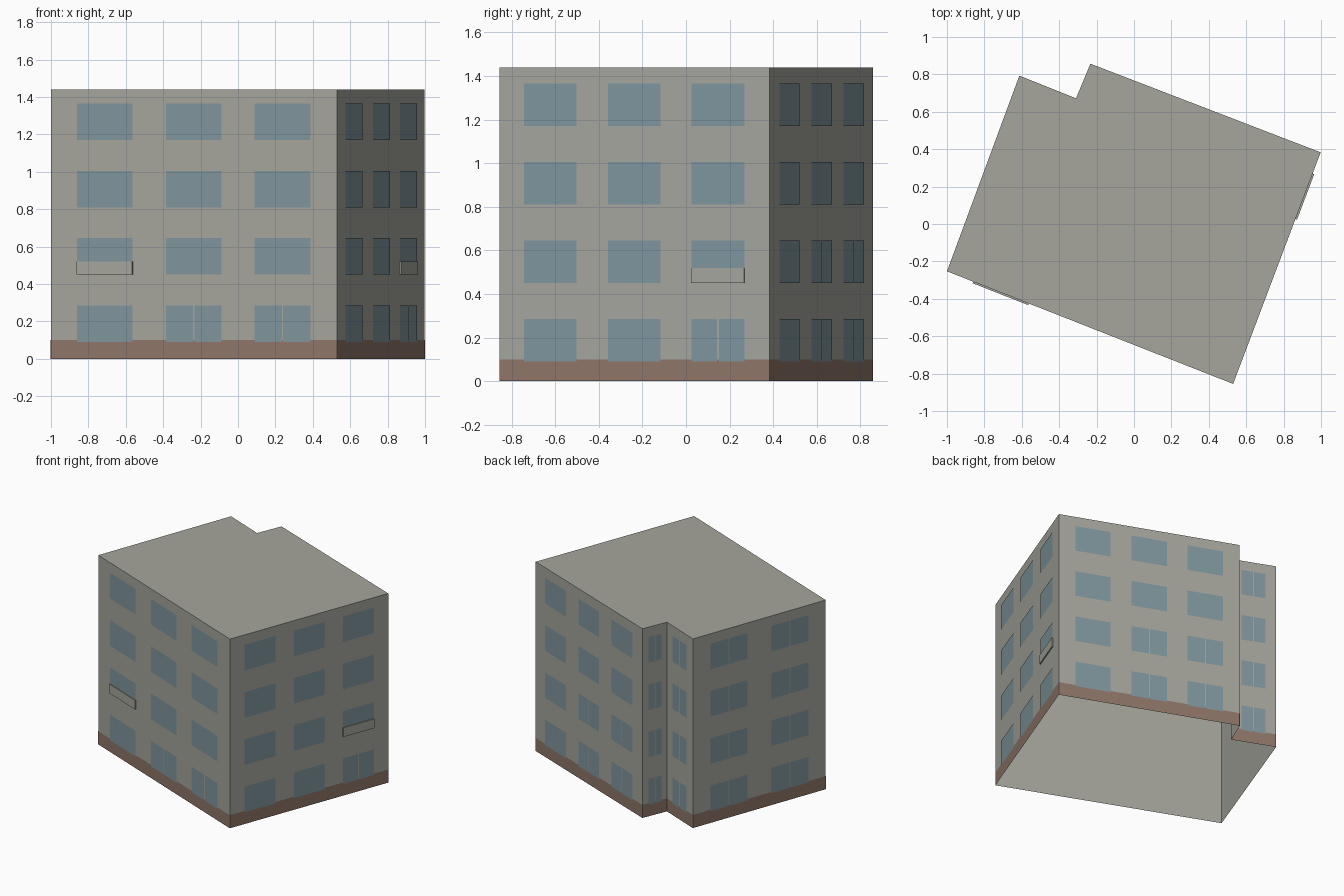
import bpy
import bmesh
from mathutils import Vector

cube = bpy.data.objects.get("Cube")
if cube:
    bpy.data.objects.remove(cube, do_unlink=True)


def make_material(name, color):
    mat = bpy.data.materials.new(name)
    mat.use_nodes = True
    mat.diffuse_color = (*color, 1)
    mat.node_tree.nodes["Principled BSDF"].inputs["Base Color"].default_value = (*color, 1)
    return mat


plaster = make_material("warm grey plaster", (0.38, 0.38, 0.34))
glass = make_material("blue grey glass", (0.215, 0.305, 0.34))
plinth = make_material("brown plinth", (0.27, 0.18, 0.137))

HEIGHT, FLOOR, FLOORS = 1.44, 0.36, 4
SILL, WINDOW_H, GAP = 0.09, 0.195, 0.008
corners = [Vector(p) for p in ((-1, -0.253), (0.53, -0.855), (0.998, 0.383),
                               (-0.233, 0.857), (-0.31, 0.672), (-0.613, 0.793))]


def finish(name, bm, mat):
    mesh = bpy.data.meshes.new(name)
    bm.to_mesh(mesh)
    bm.free()
    mesh.materials.append(mat)
    obj = bpy.data.objects.new(name, mesh)
    bpy.context.collection.objects.link(obj)


def wall_frame(i):
    """Start corner, unit direction, outward normal and length of a wall."""
    a, b = corners[i], corners[(i + 1) % len(corners)]
    d = (b - a).normalized()
    return a, d, Vector((d.y, -d.x)), (b - a).length


def panel(bm, wall, s0, s1, z0, z1, offset):
    """Flat rectangle lying just outside a wall."""
    a, d, n, _ = wall_frame(wall)
    p, q = a + d * s0 + n * offset, a + d * s1 + n * offset
    return bm.faces.new([bm.verts.new((v.x, v.y, z)) for v, z in
                         ((p, z0), (q, z0), (q, z1), (p, z1))])


# Wall shell with a flat roof, open underneath
bm = bmesh.new()
low = [bm.verts.new((*c, 0)) for c in corners]
top = [bm.verts.new((*c, HEIGHT)) for c in corners]
for i in range(len(corners)):
    j = (i + 1) % len(corners)
    bm.faces.new((low[i], low[j], top[j], top[i]))
bm.faces.new(top)
finish("building_shell", bm, plaster)

# Plinth band around the base
bm = bmesh.new()
for i in range(len(corners)):
    panel(bm, i, 0, wall_frame(i)[3], 0, 0.1, 0.0015)
finish("plinth_band", bm, plinth)

# Window columns per wall, as fractions of its length
three = [(0.092, 0.286), (0.402, 0.597), (0.712, 0.908)]
single = [(0.23, 0.77)]
double = [(0.13, 0.41), (0.59, 0.87)]
walls = [("front", three), ("right", three), ("back", three),
         ("recess_side", single), ("recess_back", single), ("left", double)]


def is_split(name, floor, col):
    if name == "front":
        return floor == 0 and col > 0
    if name == "right":
        return floor == 0 and col == 2
    if name == "back":
        return floor < 2 and col > 0
    return True


for i, (name, columns) in enumerate(walls):
    bm = bmesh.new()
    length = wall_frame(i)[3]
    for floor in range(FLOORS):
        z = SILL + floor * FLOOR
        for col, (f0, f1) in enumerate(columns):
            s0, s1 = f0 * length, f1 * length
            mid = (s0 + s1) / 2
            panes = [(s0, s1)]
            if is_split(name, floor, col):
                panes = [(s0, mid - GAP / 2), (mid + GAP / 2, s1)]
            for p0, p1 in panes:
                panel(bm, i, p0, p1, z, z + WINDOW_H, 0.003)
    finish(name + "_windows", bm, glass)

# Shallow parapet panels in front of two first floor windows
for wall, col in ((0, 0), (1, 2)):
    bm = bmesh.new()
    length = wall_frame(wall)[3]
    f0, f1 = three[col]
    face = panel(bm, wall, f0 * length, f1 * length, 0.45, 0.52, 0)
    moved = bmesh.ops.extrude_face_region(bm, geom=[face])["geom"]
    n = wall_frame(wall)[2] * 0.009
    bmesh.ops.translate(bm, vec=(n.x, n.y, 0),
                        verts=[v for v in moved if isinstance(v, bmesh.types.BMVert)])
    bmesh.ops.recalc_face_normals(bm, faces=bm.faces)
    finish(walls[wall][0] + "_window_parapet", bm, plaster)
